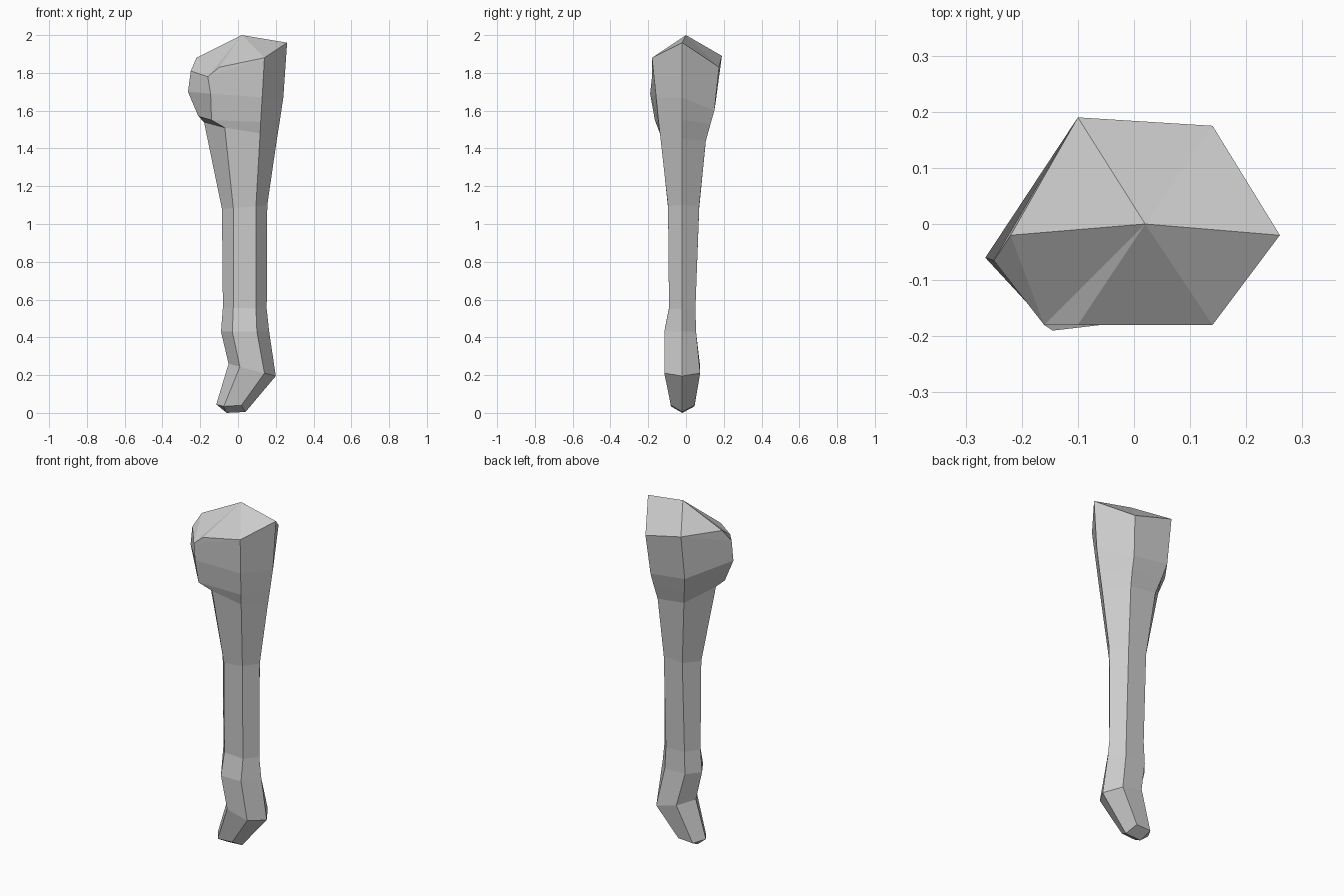
import bpy, bmesh

if "Cube" in bpy.data.objects:
    bpy.data.objects.remove(bpy.data.objects["Cube"])

# Upper leg: six-sided rings ordered left, front-left, front-right, right, back-right, back-left
rings = [
    [(-.25, -.065, 1.81), (-.16, -.18, 1.78), (.14, -.18, 1.88),
     (.26, -.02, 1.96), (.14, .175, 1.83), (-.10, .19, 1.89)],
    [(-.265, -.06, 1.70), (-.145, -.19, 1.69), (.128, -.158, 1.67),
     (.24, -.02, 1.67), (.125, .15, 1.60), (-.10, .155, 1.63)],
    [(-.21, -.06, 1.57), (-.14, -.165, 1.55), (.12, -.145, 1.54),
     (.222, -.02, 1.55), (.12, .13, 1.53), (-.08, .13, 1.54)],
    [(-.18, -.02, 1.54), (-.07, -.14, 1.51), (.117, -.138, 1.48),
     (.206, -.02, 1.45), (.11, .105, 1.44), (-.06, .105, 1.46)],
]


def lower_ring(z_left, z_right, x_l, x_fl, x_fr, x_r, y_front, y_back):
    """Tilted hexagon whose height runs evenly from left to right."""
    def z(x):
        return z_left + (z_right - z_left) * (x - x_l) / (x_r - x_l)
    pts = [(x_l, -.02), (x_fl, y_front), (x_fr, y_front),
           (x_r, -.02), (x_fr, y_back), (x_fl, y_back)]
    return [(x, y, z(x)) for x, y in pts]


# Shin, ankle, heel and toe
rings += [
    lower_ring(1.08, 1.10, -.085, -.025, .095, .155, -.095, .07),
    lower_ring(.56, .55, -.08, -.025, .095, .152, -.09, .05),
    lower_ring(.43, .43, -.09, -.03, .10, .165, -.115, .053),
    lower_ring(.26, .195, -.05, .01, .14, .20, -.115, .075),
    lower_ring(.045, .005, -.115, -.075, .018, .04, -.08, .045),
]
for i in (2, 4):                       # toe end is a shallow ridge
    x, y, _ = rings[-1][i]
    rings[-1][i] = (x, y, .04)

bm = bmesh.new()
rows = [[bm.verts.new(p) for p in ring] for ring in rings]
for upper, lower in zip(rows, rows[1:]):
    for i in range(6):
        j = (i + 1) % 6
        bm.faces.new((upper[i], lower[i], lower[j], upper[j]))

# Pointed hip cap
bump, fl, fr, r, br, bl = rows[0]
apex = bm.verts.new((.02, 0, 2))
left = bm.verts.new((-.22, -.02, 1.88))
front = bm.verts.new((-.10, -.18, 1.83))
rim = [left, fl, front, fr, r, br, bl]
for a, b in zip(rim, rim[1:] + rim[:1]):
    bm.faces.new((apex, a, b))
for tri in ((left, bump, fl), (left, bl, bump), (fl, fr, front)):
    bm.faces.new(tri)

# Toe end
tip = bm.verts.new((-.06, -.02, 0))
for i in range(6):
    bm.faces.new((tip, rows[-1][(i + 1) % 6], rows[-1][i]))

bmesh.ops.recalc_face_normals(bm, faces=bm.faces)
mesh = bpy.data.meshes.new("leg")
bm.to_mesh(mesh)
bm.free()
bpy.context.collection.objects.link(bpy.data.objects.new("leg", mesh))
